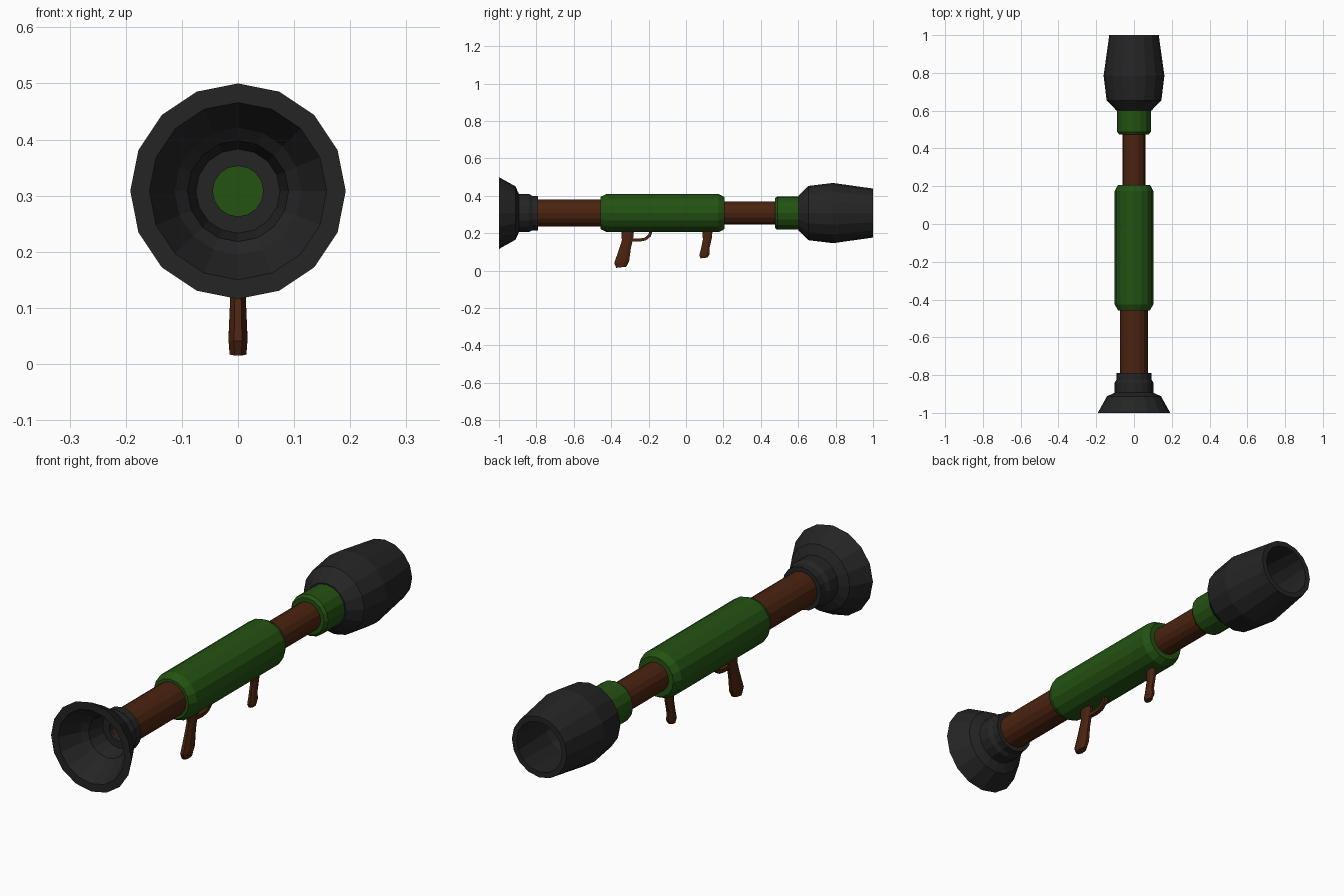
import bpy, bmesh, math
from mathutils import Vector

cube = bpy.data.objects.get("Cube")
if cube:
    bpy.data.objects.remove(cube, do_unlink=True)

AXIS_Z = 0.308   # height of the barrel axis
SIDES = 16


def material(name, rgb):
    m = bpy.data.materials.new(name)
    m.use_nodes = True
    m.diffuse_color = (*rgb, 1)
    bsdf = m.node_tree.nodes["Principled BSDF"]
    bsdf.inputs["Base Color"].default_value = (*rgb, 1)
    bsdf.inputs["Roughness"].default_value = 0.8
    return m


grey = material("dark grey metal", (0.018, 0.018, 0.018))
green = material("army green", (0.017, 0.085, 0.006))
brown = material("brown wood", (0.07, 0.017, 0.005))


def skin(name, rings, mat, closed):
    """Bridge rings of points; join last to first if closed, otherwise cap both ends."""
    bm = bmesh.new()
    loops = [[bm.verts.new(p) for p in ring] for ring in rings]
    n = len(loops[0])
    pairs = list(zip(loops, loops[1:]))
    if closed:
        pairs.append((loops[-1], loops[0]))
    else:
        bm.faces.new(loops[0])
        bm.faces.new(loops[-1])
    for a, b in pairs:
        for i in range(n):
            j = (i + 1) % n
            bm.faces.new((a[i], a[j], b[j], b[i]))
    bmesh.ops.recalc_face_normals(bm, faces=bm.faces)
    mesh = bpy.data.meshes.new(name)
    bm.to_mesh(mesh)
    bm.free()
    mesh.materials.append(mat)
    obj = bpy.data.objects.new(name, mesh)
    bpy.context.collection.objects.link(obj)
    return obj


def lathe(name, profile, mat, closed=False):
    """Spin (y, radius) points round the barrel axis."""
    angles = [2 * math.pi * i / SIDES for i in range(SIDES)]
    rings = [[(r * math.cos(a), y, AXIS_Z + r * math.sin(a)) for a in angles]
             for y, r in profile]
    return skin(name, rings, mat, closed)


def grip(name, sections, mat):
    """Eight-sided handle from (y, z, half depth, half width) sections."""
    angles = [2 * math.pi * (i + 0.5) / 8 for i in range(8)]
    k = 1 / math.cos(math.pi / 8)
    rings = [[(w * k * math.cos(a), y + d * k * math.sin(a), z + 0.12 * d * math.sin(a))
              for a in angles] for y, z, d, w in sections]
    return skin(name, rings, mat, False)


# Flared exhaust bell with stepped neck and hollow throat
lathe("exhaust_bell", [
    (-1.0, 0.158), (-1.0, 0.192), (-0.912, 0.143), (-0.893, 0.102),
    (-0.84, 0.102), (-0.822, 0.092), (-0.79, 0.092), (-0.79, 0.045),
    (-0.815, 0.045), (-0.815, 0.075), (-0.89, 0.09), (-0.91, 0.113)], grey, True)

# Hollow rear barrel, solid front barrel
lathe("rear_barrel", [(-0.80, 0.045), (-0.80, 0.073), (-0.44, 0.073), (-0.44, 0.045)],
      brown, True)
lathe("front_barrel", [(0.18, 0.062), (0.50, 0.062)], brown)

# Main sleeve and front collar
lathe("main_sleeve", [(-0.458, 0.085), (-0.425, 0.102), (0.175, 0.102), (0.207, 0.085)], green)
lathe("front_collar", [(0.475, 0.079), (0.488, 0.089), (0.615, 0.089)], green)

# Hollow muzzle head
lathe("muzzle_head", [(0.602, 0.094), (0.655, 0.145), (0.785, 0.161), (1.0, 0.131),
                      (1.0, 0.108), (0.785, 0.125), (0.66, 0.10)], grey)

# Handles under the sleeve
grip("rear_grip", [
    (-0.312, 0.235, 0.036, 0.013), (-0.313, 0.165, 0.030, 0.013),
    (-0.327, 0.115, 0.032, 0.014), (-0.344, 0.045, 0.040, 0.017),
    (-0.346, 0.018, 0.027, 0.015)], brown)
grip("front_grip", [
    (0.115, 0.235, 0.029, 0.012), (0.114, 0.17, 0.024, 0.012),
    (0.103, 0.12, 0.023, 0.013), (0.099, 0.085, 0.028, 0.014),
    (0.097, 0.068, 0.018, 0.012)], brown)

# Curved trigger guard
path = [Vector(p) for p in ((-0.295, 0.166), (-0.25, 0.163), (-0.218, 0.169),
                            (-0.195, 0.188), (-0.183, 0.222))]
rings = []
for i, p in enumerate(path):
    t = (path[min(i + 1, len(path) - 1)] - path[max(i - 1, 0)]).normalized()
    side = Vector((-t.y, t.x)) * 0.008
    rings.append([(s * 0.009, p.x + u * side.x, p.y + u * side.y)
                  for s, u in ((1, 1), (-1, 1), (-1, -1), (1, -1))])
skin("trigger_guard", rings, brown, False)
